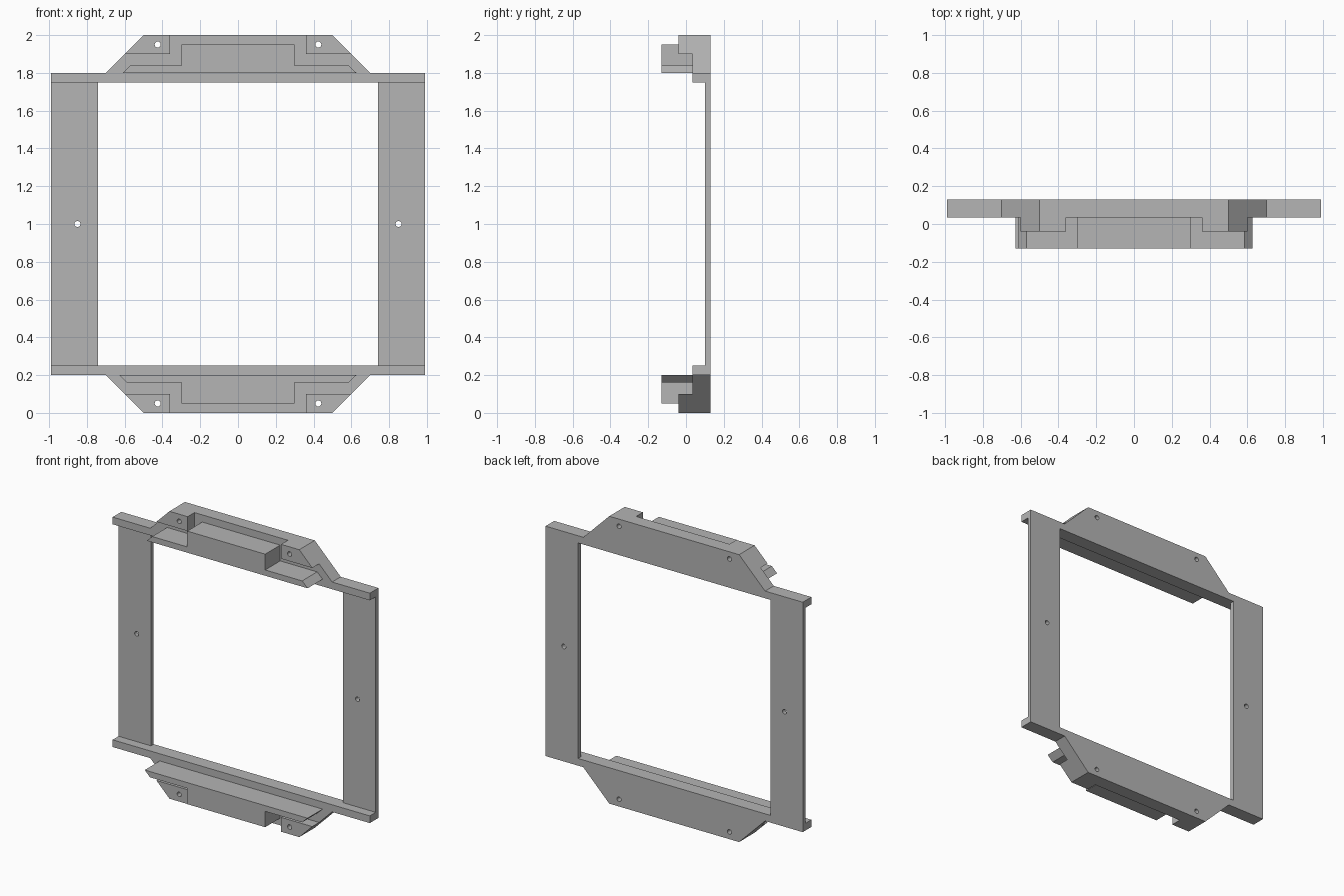
import bpy, bmesh
from math import radians
from mathutils import Matrix

cube = bpy.data.objects.get("Cube")
if cube:
    bpy.data.objects.remove(cube, do_unlink=True)

grey = bpy.data.materials.new("plain grey")
grey.use_nodes = True
colour = (0.46, 0.46, 0.46, 1)
grey.diffuse_color = colour
grey.node_tree.nodes["Principled BSDF"].inputs["Base Color"].default_value = colour

# Depths from front to back
BLOCK, EAR, RAIL, PANEL, BACK = -0.13, -0.04, 0.035, 0.1, 0.13
HOLE_R = 0.016


def add_object(name, bm):
    bmesh.ops.recalc_face_normals(bm, faces=bm.faces)
    mesh = bpy.data.meshes.new(name)
    bm.to_mesh(mesh)
    bm.free()
    mesh.materials.append(grey)
    ob = bpy.data.objects.new(name, mesh)
    bpy.context.scene.collection.objects.link(ob)
    return ob


def prism(name, profile, y0, y1):
    """Extrude an (x, z) outline from y0 back to y1."""
    bm = bmesh.new()
    face = bm.faces.new([bm.verts.new((x, y0, z)) for x, z in profile])
    out = bmesh.ops.extrude_face_region(bm, geom=[face], use_keep_orig=True)
    verts = [g for g in out["geom"] if isinstance(g, bmesh.types.BMVert)]
    bmesh.ops.translate(bm, verts=verts, vec=(0, y1 - y0, 0))
    return add_object(name, bm)


def drill(ob, centres):
    """Cut round screw holes right through along y."""
    bm = bmesh.new()
    for x, z in centres:
        bmesh.ops.create_cone(bm, cap_ends=True, segments=20, radius1=HOLE_R,
                              radius2=HOLE_R, depth=1,
                              matrix=Matrix.Translation((x, 0, z)) @ Matrix.Rotation(radians(90), 4, "X"))
    cutter = add_object("hole_cutter", bm)
    cutter.hide_render = True
    mod = ob.modifiers.new("holes", "BOOLEAN")
    mod.operation = "DIFFERENCE"
    mod.solver = "EXACT"
    mod.object = cutter
    bpy.context.view_layer.objects.active = ob
    bpy.ops.object.modifier_apply(modifier=mod.name)
    bpy.data.objects.remove(cutter, do_unlink=True)


# Upper and lower ends, mirrored about mid height
for end, s, left_tip in (("upper", 1, 0.61), ("lower", -1, 0.627)):
    def flip(points):
        return [(x, 1 + s * h) for x, h in points]

    # Rail with its tapered flange
    plate = prism(end + "_rail", flip([
        (-0.99, 0.75), (0.99, 0.75), (0.99, 0.8), (0.7, 0.8),
        (0.5, 1), (-0.5, 1), (-0.7, 0.8), (-0.99, 0.8)]), RAIL, BACK)
    drill(plate, flip([(-0.425, 0.95), (0.425, 0.95)]))

    # Raised screw ears at the flange corners
    for side, m in (("left", 1), ("right", -1)):
        ear = prism(f"{end}_{side}_ear", flip([
            (m * 0.36, 0.9), (m * 0.6, 0.9), (m * 0.5, 1), (m * 0.36, 1)]), EAR, RAIL)
        drill(ear, flip([(m * 0.425, 0.95)]))

    # Projecting stepped block with thin bevelled wings
    prism(end + "_block", flip([
        (-left_tip, 0.8), (0.627, 0.8), (0.585, 0.84), (0.3, 0.84),
        (0.3, 0.95), (-0.3, 0.95), (-0.3, 0.84), (0.04 - left_tip, 0.84)]), BLOCK, RAIL)

# Thin side panels
for side, m in (("left", 1), ("right", -1)):
    panel = prism(side + "_panel", [
        (m * 0.74, 0.25), (m * 0.99, 0.25), (m * 0.99, 1.75), (m * 0.74, 1.75)], PANEL, BACK)
    drill(panel, [(m * 0.85, 1)])
